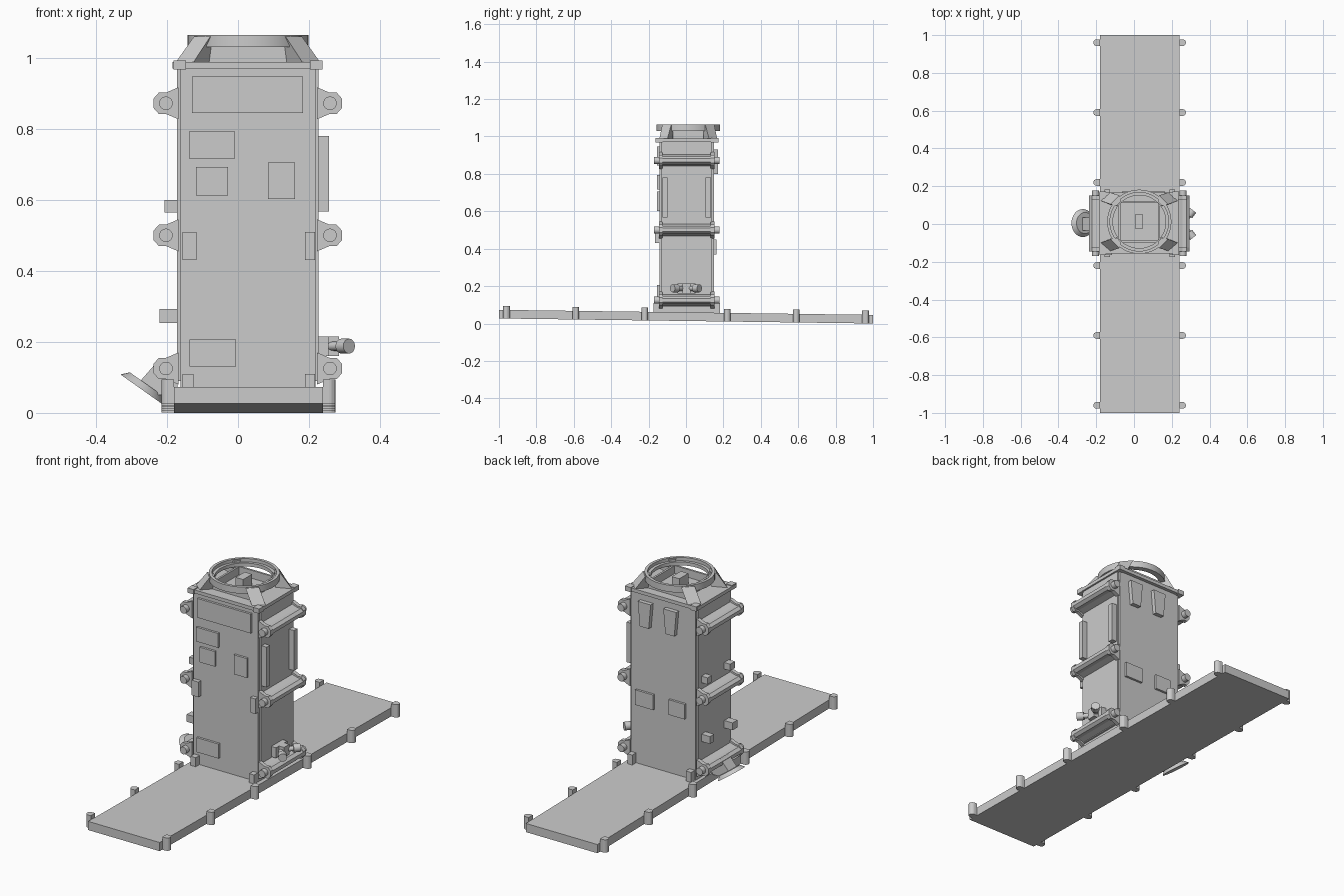
import bpy, bmesh, math
from mathutils import Vector, Matrix

cube = bpy.data.objects.get("Cube")
if cube:
    bpy.data.objects.remove(cube, do_unlink=True)

grey = bpy.data.materials.new("plain_grey")
grey.use_nodes = True
colour = (0.6, 0.6, 0.6, 1)
grey.diffuse_color = colour
grey.node_tree.nodes["Principled BSDF"].inputs["Base Color"].default_value = colour

CX, CY = 0.028, 0.005   # body axis


def finish(name, bm, smooth=False):
    bmesh.ops.recalc_face_normals(bm, faces=bm.faces)
    mesh = bpy.data.meshes.new(name)
    bm.to_mesh(mesh)
    bm.free()
    mesh.materials.append(grey)
    ob = bpy.data.objects.new(name, mesh)
    bpy.context.collection.objects.link(ob)
    if smooth:
        bpy.ops.object.select_all(action="DESELECT")
        ob.select_set(True)
        bpy.context.view_layer.objects.active = ob
        bpy.ops.object.shade_smooth_by_angle(angle=math.radians(35))
    return ob


def loft(name, lower, upper):
    """Solid between two matching outlines."""
    bm = bmesh.new()
    a = [bm.verts.new(p) for p in lower]
    b = [bm.verts.new(p) for p in upper]
    bm.faces.new(a)
    bm.faces.new(b)
    for i in range(len(a)):
        j = (i + 1) % len(a)
        bm.faces.new((a[i], a[j], b[j], b[i]))
    return finish(name, bm)


def box(name, x, y, z):
    rect = [(x[0], y[0]), (x[1], y[0]), (x[1], y[1]), (x[0], y[1])]
    return loft(name, [(*p, z[0]) for p in rect], [(*p, z[1]) for p in rect])


def prism_y(name, outline, y0, y1):
    return loft(name, [(x, y0, z) for x, z in outline], [(x, y1, z) for x, z in outline])


def rod(name, start, end, radius, radius_end=None, sides=20):
    start, end = Vector(start), Vector(end)
    axis = end - start
    turn = axis.to_track_quat("Z", "Y").to_matrix().to_4x4()
    bm = bmesh.new()
    bmesh.ops.create_cone(bm, cap_ends=True, segments=sides, radius1=radius,
                          radius2=radius_end or radius, depth=axis.length,
                          matrix=Matrix.Translation((start + end) / 2) @ turn)
    return finish(name, bm, True)


def lathe(name, profile, centre, steps, turn=0.0):
    """Closed radius/height profile swept around a vertical axis."""
    bm = bmesh.new()
    rings = []
    for s in range(steps):
        t = turn + s * math.tau / steps
        rings.append([bm.verts.new((centre[0] + r * math.cos(t), centre[1] + r * math.sin(t), z))
                      for r, z in profile])
    for s in range(steps):
        a, b = rings[s], rings[(s + 1) % steps]
        for i in range(len(profile)):
            j = (i + 1) % len(profile)
            bm.faces.new((a[i], a[j], b[j], b[i]))
    return finish(name, bm, steps > 8)


# Long base panel with a slight fall towards the back
def base_z(y):
    return 0.0135 * (1 - y)


loft("base_panel",
     [(x, y, base_z(y)) for x, y in ((-0.18, -1), (0.24, -1), (0.24, 1), (-0.18, 1))],
     [(x, y, base_z(y) + 0.046) for x, y in ((-0.18, -1), (0.24, -1), (0.24, 1), (-0.18, 1))])

# Round-nosed edge posts
for side, edge in ((-1, -0.18), (1, 0.24)):
    for y in (-0.96, -0.59, -0.22, 0.22, 0.59, 0.96):
        outline = [(edge, y - 0.018)]
        for i in range(9):
            a = math.pi * (i / 8 - 0.5)
            outline.append((edge + side * (0.017 + 0.018 * math.cos(a)), y + 0.018 * math.sin(a)))
        outline.append((edge, y + 0.018))
        z = base_z(y)
        loft("edge_post", [(*p, z) for p in outline], [(*p, z + 0.068) for p in outline])

# Tower body, side skins and top plate
box("tower_body", (-0.162, 0.218), (-0.143, 0.15), (0.04, 0.975))
box("side_skins", (-0.172, 0.227), (-0.132, 0.14), (0.09, 0.97))
box("top_plate", (-0.184, 0.236), (-0.155, 0.168), (0.97, 0.988))

# Front equipment panels
for x, z, d in (((-0.13, 0.183), (0.845, 0.947), 0.012), ((-0.138, -0.008), (0.717, 0.793), 0.012),
                ((-0.118, -0.028), (0.612, 0.692), 0.012), ((0.084, 0.16), (0.602, 0.705), 0.012),
                ((-0.157, -0.117), (0.43, 0.51), 0.022), ((0.188, 0.217), (0.43, 0.51), 0.022),
                ((-0.136, -0.006), (0.13, 0.207), 0.012)):
    box("front_panel", x, (-0.143 - d, -0.14), z)

# Corner feet at front and back
for x in ((-0.157, -0.126), (0.188, 0.217)):
    box("front_foot", x, (-0.175, -0.14), (0.05, 0.11))
    box("back_foot", x, (0.145, 0.182), (0.05, 0.11))

# Back tapered plates and small panels
for x in (0.125, -0.025):
    def taper(y):
        return [(x - 0.038, y, 0.93), (x + 0.038, y, 0.93), (x + 0.026, y, 0.8), (x - 0.026, y, 0.8)]
    loft("back_tapered_plate", taper(0.145), taper(0.172))
for x in ((0.08, 0.185), (-0.105, -0.01)):
    box("back_panel", x, (0.145, 0.162), (0.37, 0.45))

# Hinge bars with end bolts on both sides
bar_shape = [(0, 0.045), (0.035, 0.03), (0.055, 0.03), (0.07, 0.013)]
bar_shape += [(d, -h) for d, h in reversed(bar_shape)]
for side, wall, bolt in ((-1, -0.168, -0.203), (1, 0.223, 0.259)):
    for z in (0.872, 0.5, 0.125):
        outline = [(wall + side * d, z + h) for d, h in bar_shape]
        for y in ((-0.145, -0.125), (0.13, 0.152)):
            prism_y("hinge_bracket", outline, *y)
        slim = [(wall + side * d, z + 0.72 * h) for d, h in bar_shape]
        prism_y("hinge_bar", slim, -0.13, 0.135)
        rod("hinge_bolt", (bolt, -0.17, z), (bolt, 0.178, z), 0.019)

# Upright fins on the left side
for y in ((-0.125, -0.098), (0.105, 0.133)):
    box("side_fin", (0.22, 0.256), y, (0.567, 0.78))

# Small boxes on the right side
for y in ((-0.115, -0.075), (0.08, 0.115)):
    box("upper_side_box", (-0.207, -0.165), y, (0.565, 0.6))
    box("lower_side_box", (-0.221, -0.165), y, (0.253, 0.292))

# Twin thruster unit
box("thruster_mount", (0.22, 0.255), (-0.045, 0.05), (0.16, 0.215))
box("thruster_block", (0.25, 0.284), (-0.02, 0.025), (0.16, 0.215))
for s in (-1, 1):
    rod("thruster_neck", (0.262, s * 0.012, 0.188), (0.3, s * 0.052, 0.188), 0.013, sides=16)
    rod("thruster_cap", (0.291, s * 0.044, 0.188), (0.313, s * 0.072, 0.188), 0.021, sides=16)

# Tilted dish and its arm
prism_y("dish_arm", [(-0.17, 0.12), (-0.225, 0.147), (-0.275, 0.09), (-0.225, 0.05), (-0.17, 0.05)],
        -0.035, 0.035)
centre, normal = Vector((-0.266, 0.005, 0.072)), Vector((-0.58, 0, -0.82))
rod("dish", centre - normal * 0.012, centre + normal * 0.008, 0.056, 0.074, 32)

# Docking ring carried by four corner struts
RC = (0.028, 0.012)
lathe("docking_ring", [(0.155, 1.03), (0.17, 1.03), (0.17, 1.065), (0.155, 1.065)], RC, 48)
lathe("docking_ring_lip", [(0.14, 1.03), (0.157, 1.03), (0.157, 1.048), (0.14, 1.048)], RC, 48)
for sx in (-1, 1):
    for sy in (-1, 1):
        def quad(points, z):
            return [(RC[0] + sx * px, RC[1] + sy * py, z) for px, py in points]
        loft("ring_strut",
             quad(((0.205, 0.112), (0.155, 0.155), (0.105, 0.105), (0.128, 0.08)), 0.985),
             quad(((0.152, 0.092), (0.106, 0.14), (0.098, 0.108), (0.118, 0.085)), 1.06))
        box("plate_corner", sorted((CX + sx * 0.175, CX + sx * 0.21)),
            sorted((CY + sy * 0.13, CY + sy * 0.168)), (0.967, 0.992))

# Open square collar and centre block inside the ring
collar = lathe("inner_collar", [(0.14, 0.985), (0.155, 0.985), (0.155, 1.03), (0.14, 1.03)],
               RC, 4, math.pi / 4)
box("centre_block", (0.004, 0.048), (-0.025, 0.05), (0.985, 1.045))
